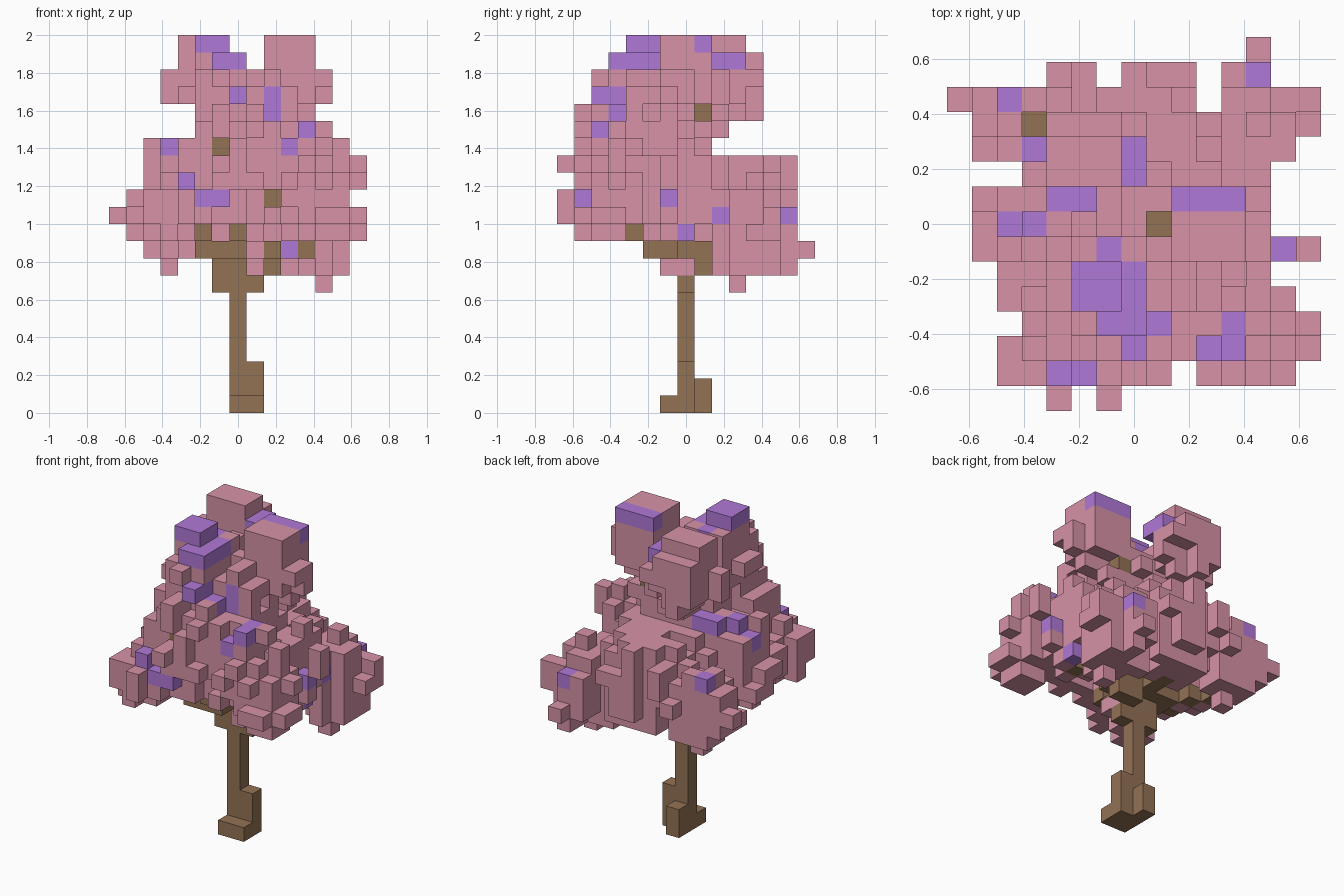
import bpy
import bmesh
import random
from mathutils import Vector

random.seed(4)
CELL = 2 / 22          # edge of one cube; the tree is 22 cubes tall

if "Cube" in bpy.data.objects:
    bpy.data.objects.remove(bpy.data.objects["Cube"])


def make_material(name, rgb):
    mat = bpy.data.materials.new(name)
    mat.use_nodes = True
    mat.diffuse_color = (*rgb, 1)
    mat.node_tree.nodes["Principled BSDF"].inputs["Base Color"].default_value = (*rgb, 1)
    return mat


# Crown limits per layer, from layer 7 up: x span, then y span
X_SPANS = [(5, 5), (-4, 6), (-5, 6), (-6, 7), (-7, 7), (-6, 6), (-5, 7), (-5, 7),
           (-5, 6), (-2, 5), (-2, 4), (-4, 5), (-4, 5), (-3, 4), (-3, 4)]
Y_SPANS = [(3, 3), (-1, 6), (-2, 7), (-6, 6), (-7, 6), (-7, 6), (-6, 6), (-7, 6),
           (-6, 1), (-6, 2), (-6, 4), (-5, 4), (-5, 4), (-4, 4), (-3, 3)]
# Crown x span for each row from front to back
PLAN = [(-3, -1), (-5, 6), (-5, 7), (-4, 7), (-5, 6), (-5, 5), (-6, 7), (-6, 5),
        (-6, 5), (-4, 5), (-6, 6), (-6, 7), (-7, 7), (-3, 5), (5, 5)]
# Notches cut into those outlines
FRONT_GAPS = {(1, 20), (0, 21), (1, 21), (-3, 8), (-2, 8)}
PLAN_GAPS = {(-2, -7), (2, -6), (3, 5), (-1, 6), (3, 6)}


def allowed(c):
    x, y, z = c
    (a, b), (d, e), (f, g) = X_SPANS[z - 7], Y_SPANS[z - 7], PLAN[y + 7]
    return (a <= x <= b and d <= y <= e and f <= x <= g
            and (x, z) not in FRONT_GAPS and (x, y) not in PLAN_GAPS)


# Leaf clumps: centre and radii in cubes
CLUMPS = [
    ((-1, -2.5, 18.8), (2, 2.3, 2.6)),         # three top clumps
    ((-2, 2.8, 19.5), (2.3, 1.9, 3)),
    ((3, -0.2, 19.5), (2.2, 1.9, 3.3)),
    ((0.5, -1.5, 16), (2.9, 4, 3)),            # middle
    ((-1, -4, 14), (2.7, 2.5, 3.8)),
    ((2.5, -4, 13.5), (2.7, 2.3, 2.8)),
    ((0.5, 0, 13), (4, 4, 2.8)),
    ((0, 4, 11.6), (3.4, 2.4, 3.1)),           # lower ring
    ((-4.5, 4.3, 10.7), (2.5, 1.8, 2.6)),
    ((5, 4.3, 10), (2.3, 2.5, 2.8)),
    ((-4.4, 0, 12.3), (2.1, 1.9, 2.6)),
    ((5, -0.5, 12.5), (2.2, 2.3, 2.5)),
    ((-3.8, -4.8, 11.3), (2.3, 2, 2)),
    ((5.2, -4, 11.9), (2.1, 2.3, 2.2)),
]


def clump_distance(c):
    return min(sum(((p - q) / r) ** 2 for p, q, r in zip(c, mid, rad))
               for mid, rad in CLUMPS)


span = range(-7, 8)
hull = {(x, y, z) for x in span for y in span for z in range(7, 22) if allowed((x, y, z))}
dist = {c: clump_distance(c) for c in sorted(hull)}
cells = {c: "foliage" for c, d in dist.items() if d < 1 + random.uniform(-0.3, 0.3)}


def branch(start, end):
    a, b = Vector(start), Vector(end)
    steps = int(max(abs(v) for v in b - a))
    for s in range(steps + 1):
        cells[tuple(round(v) for v in a.lerp(b, s / max(steps, 1)))] = "trunk"


# Trunk, root flare and inner branches
branch((0, 0, 0), (0, 0, 16))
branch((1, 0, 0), (1, 0, 2))
branch((0, 1, 0), (0, 1, 1))
branch((0, -1, 0), (1, -1, 0))
branch((-1, 0, 7), (1, 0, 7))
branch((-1, 0, 8), (-1, 0, 9))
branch((-1, 1, 9), (2, 1, 9))
branch((0, 2, 9), (0, 3, 9))
branch((1, 1, 8), (2, 1, 8))
branch((-2, 1, 9), (-4, 3, 9))
branch((-2, 0, 9), (-4, -1, 10))
branch((2, 0, 9), (4, -1, 10))
for leaf in ((1, -1, 8), (1, 0, 8), (1, 0, 9)):
    cells[leaf] = "foliage"

# Sides on which an accent cube is left open: top, front, left, back
OPEN = {"t": (0, 0, 1), "f": (0, -1, 0), "s": (1, 0, 0), "b": (0, 1, 0)}
accents = {}


def accent(kind, x0, x1, y, z, sides):
    for x in range(x0, x1 + 1):
        cells[x, y, z] = kind
        accents[x, y, z] = sides


def ray(c, d):
    return [tuple(p + n * q for p, q in zip(c, d)) for n in range(1, 16)]


# Blossoms on the front top clump
for y in (-3, -2):
    accent("blossoms", -2, -1, y, 21, "tfs")
    accent("blossoms", 0, 0, y, 20, "tfs")
accent("blossoms", -1, 0, -4, 20, "tfs")
accent("blossoms", -1, -1, -1, 20, "t")
accent("blossoms", 0, 0, -5, 18, "tfs")
accent("blossoms", 0, 0, -4, 18, "s")
accent("blossoms", 1, 1, -4, 17, "ts")
# Blossoms on the other top clumps
accent("blossoms", 2, 4, 1, 21, "tsb")
accent("blossoms", 0, 0, 2, 20, "t")
accent("blossoms", 0, 0, 3, 20, "ts")
for z in (17, 18):
    accent("blossoms", 2, 2, -3, z, "f")
# Blossoms on the front of the crown
accent("blossoms", 4, 4, -5, 16, "tfs")
accent("blossoms", 3, 3, -5, 15, "tf")
accent("blossoms", 4, 4, -4, 16, "t")
accent("blossoms", -2, -2, -6, 12, "tfs")
accent("blossoms", -1, -1, -6, 12, "fs")
accent("blossoms", -3, -3, -6, 13, "tf")
accent("blossoms", 3, 3, 2, 9, "f")
# Blossoms on the sides and back
accent("blossoms", -4, -4, 0, 15, "tf")
accent("blossoms", -5, -5, 0, 14, "t")
accent("blossoms", -3, -2, 1, 15, "t")
accent("blossoms", -4, -4, 3, 12, "t")
accent("blossoms", -5, -5, 5, 13, "t")
accent("blossoms", 5, 5, 6, 11, "ts")
accent("blossoms", 6, 6, -1, 12, "ts")
accent("blossoms", 5, 5, 2, 11, "s")
accent("blossoms", 5, 5, 0, 10, "s")
# Bare twigs showing through the leaves
accent("trunk", -4, -4, 4, 11, "t")
accent("trunk", 1, 1, 0, 15, "t")
accent("trunk", -1, -1, -5, 15, "f")
accent("trunk", 2, 2, -4, 12, "f")
accent("trunk", 2, 2, 1, 17, "s")
accent("trunk", -2, -2, -3, 10, "f")
accent("trunk", 0, 0, -3, 10, "fs")
accent("trunk", -2, -2, -2, 9, "f")
for y in (-2, -1):
    accent("trunk", -1, 0, y, 9, "fs")
accent("trunk", -1, 0, 0, 8, "f")
accent("trunk", 2, 2, 1, 8, "fs")
accent("trunk", 4, 4, 2, 9, "f")

# Clear the leaves off the open sides, cover the others with a leaf cube
clear = {c for spot, sides in accents.items() for s in sides for c in ray(spot, OPEN[s])}
for c in clear:
    if cells.get(c) == "foliage":
        del cells[c]

# Leaves in front of the low branches, on the front and left
for spot in [c for c in cells if cells[c] == "trunk" and c[2] in (9, 10)]:
    accents.setdefault(spot, "t")
for spot, sides in accents.items():
    for s in set("tfs") - set(sides):
        line = ray(spot, OPEN[s])
        if line[0] in hull - clear and not any(c in cells for c in line):
            cells[line[0]] = "foliage"

# Stray leaf cubes fill the outline where no clump reaches
for drop in range(3):
    def flat(c):
        return c[:drop] + c[drop + 1:]
    have = {flat(c) for c in cells}
    for c in sorted(hull - clear, key=lambda c: (dist[c], c)):
        if flat(c) not in have:
            have.add(flat(c))
            cells[c] = "foliage"


def build(kind, material):
    bm = bmesh.new()
    for c in [c for c in cells if cells[c] == kind]:
        mid = Vector(c) + Vector((0, 0, 0.5))
        for axis in range(3):
            for sign in (-1, 1):
                d = Vector((0, 0, 0))
                d[axis] = sign
                if tuple(int(p + q) for p, q in zip(c, d)) in cells:
                    continue
                u = Vector((d.y, d.z, d.x))
                w = d.cross(u)
                corners = [mid + (d + s * u + t * w) / 2
                           for s, t in ((-1, -1), (1, -1), (1, 1), (-1, 1))]
                bm.faces.new([bm.verts.new(p * CELL) for p in corners])
    bmesh.ops.remove_doubles(bm, verts=bm.verts, dist=CELL / 100)
    mesh = bpy.data.meshes.new(kind)
    bm.to_mesh(mesh)
    bm.free()
    mesh.materials.append(material)
    bpy.context.collection.objects.link(bpy.data.objects.new(kind, mesh))


build("foliage", make_material("dusty pink", (0.68, 0.29, 0.385)))
build("blossoms", make_material("violet", (0.434, 0.19, 0.685)))
build("trunk", make_material("bark brown", (0.295, 0.168, 0.091)))
